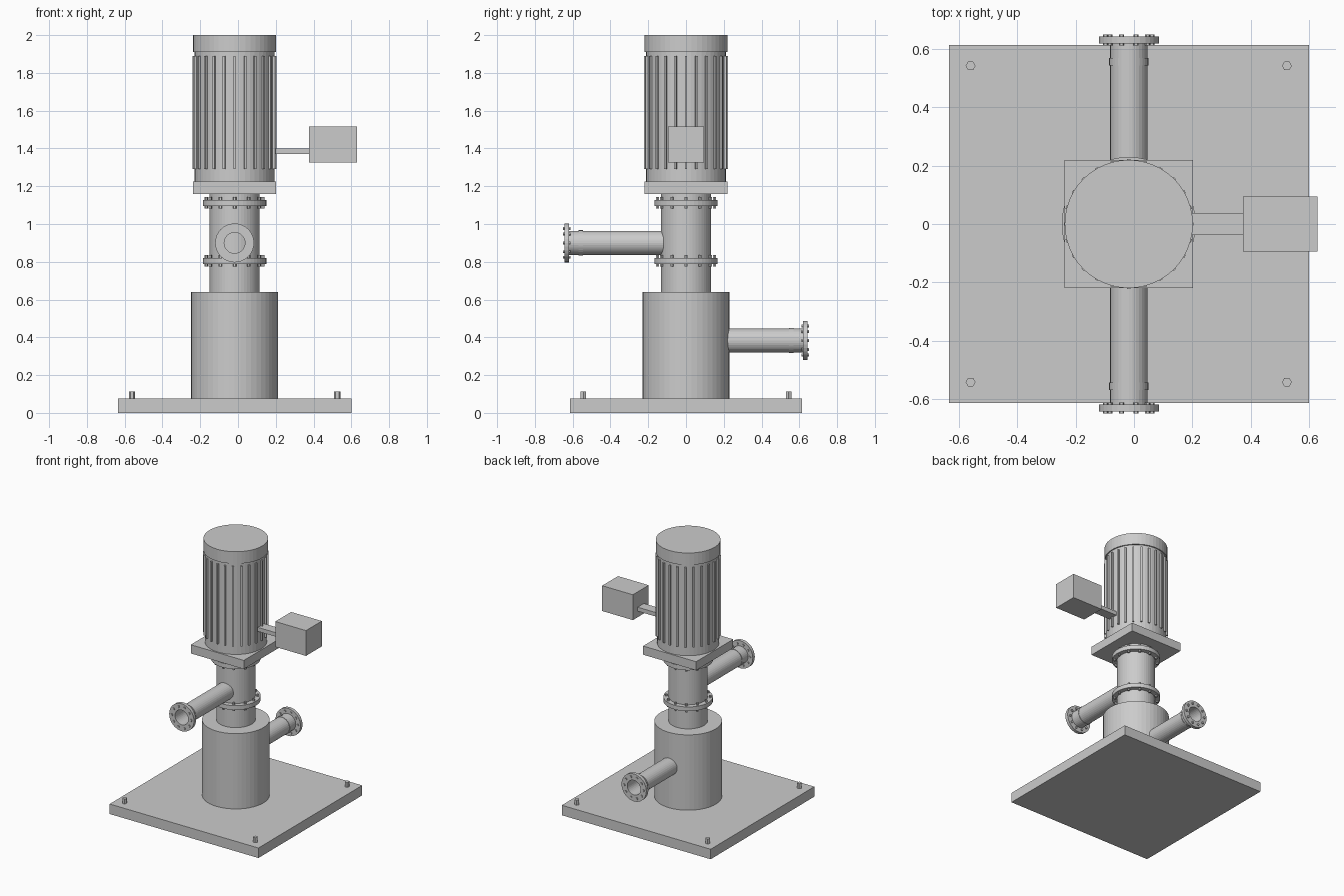
import bpy, bmesh, math
from mathutils import Matrix, Vector

if "Cube" in bpy.data.objects:
    bpy.data.objects.remove(bpy.data.objects["Cube"])

AXIS = -0.018   # x of the pump's vertical axis
TAU = math.tau

metal = bpy.data.materials.new("plain grey metal")
metal.use_nodes = True
GREY = (0.6, 0.6, 0.6, 1)
metal.diffuse_color = GREY
metal.node_tree.nodes["Principled BSDF"].inputs["Base Color"].default_value = GREY


def finish(name, bm):
    bmesh.ops.recalc_face_normals(bm, faces=bm.faces)
    mesh = bpy.data.meshes.new(name)
    bm.to_mesh(mesh)
    bm.free()
    mesh.materials.append(metal)
    obj = bpy.data.objects.new(name, mesh)
    bpy.context.collection.objects.link(obj)
    return obj


def box(name, low, high):
    low, high = Vector(low), Vector(high)
    bm = bmesh.new()
    bmesh.ops.create_cube(bm, size=1, matrix=Matrix.Translation((low + high) / 2)
                          @ Matrix.Diagonal((high - low).to_4d()))
    return finish(name, bm)


def lathe(name, profile, sides=48, closed=False):
    """Spin (radius, z) points about the pump axis."""
    bm = bmesh.new()
    rings = []
    for r, z in profile:
        rings.append([bm.verts.new((AXIS + r * math.cos(TAU * i / sides),
                                    r * math.sin(TAU * i / sides), z))
                      for i in range(sides)])
    pairs = list(zip(rings, rings[1:]))
    if closed:
        pairs.append((rings[-1], rings[0]))
    else:
        bm.faces.new(rings[0])
        bm.faces.new(rings[-1])
    for a, b in pairs:
        for i in range(sides):
            j = (i + 1) % sides
            bm.faces.new((a[i], a[j], b[j], b[i]))
    return finish(name, bm)


def bolts(name, places, r, low, high):
    """Hexagonal bolts standing at the given (x, y) places."""
    bm = bmesh.new()
    for x, y in places:
        bmesh.ops.create_cone(bm, cap_ends=True, segments=6, radius1=r, radius2=r,
                              depth=high - low,
                              matrix=Matrix.Translation((x, y, (low + high) / 2))
                              @ Matrix.Rotation(math.pi / 6, 4, "Z"))
    return finish(name, bm)


def circle(r, count):
    return [(AXIS + r * math.cos(TAU * i / count), r * math.sin(TAU * i / count))
            for i in range(count)]


# Base plate with anchor bolts
box("base_plate", (-0.635, -0.615, 0), (0.6, 0.615, 0.075))
corners = [(AXIS + sx * 0.543, sy * 0.543) for sx in (-1, 1) for sy in (-1, 1)]
bolts("anchor_bolts", corners, 0.017, 0.07, 0.112)

# Sump barrel and discharge column
lathe("sump_barrel", [(0.23, 0.07), (0.23, 0.64)])
lathe("column", [(0.133, 0.63), (0.133, 1.165)])
for label, z in (("lower", 0.805), ("upper", 1.112)):
    lathe(label + "_column_flange", [(0.168, z - 0.016), (0.168, z + 0.016)])
    bolts(label + "_flange_bolts", circle(0.15, 12), 0.009, z - 0.03, z + 0.03)

# Motor with cooling fins
box("motor_mount", (AXIS - 0.22, -0.22, 1.16), (AXIS + 0.22, 0.22, 1.225))
lathe("motor_body", [(0.211, 1.22), (0.211, 1.915)])
lathe("motor_cap", [(0.22, 1.91), (0.22, 2.0)])
bm = bmesh.new()
for i in range(24):
    bmesh.ops.create_cube(bm, size=1, matrix=Matrix.Translation((AXIS, 0, 1.59))
                          @ Matrix.Rotation(TAU * i / 24, 4, "Z")
                          @ Matrix.Translation((0.211, 0, 0))
                          @ Matrix.Diagonal((0.024, 0.012, 0.6, 1)))
finish("cooling_fins", bm)

# Electrical box on its arm
box("junction_box_arm", (0.17, -0.037, 1.37), (0.38, 0.037, 1.4))
box("junction_box", (0.375, -0.094, 1.325), (0.63, 0.094, 1.515))


# Hollow side pipes, made upright and then laid along y
def side_pipe(label, z, start, side):
    parts = [
        lathe(label + "_pipe", [(0.064, start), (0.064, 0.63),
                                (0.055, 0.63), (0.055, start)], 32, True),
        lathe(label + "_pipe_collar", [(0.067, 0.545), (0.067, 0.57),
                                       (0.06, 0.57), (0.06, 0.545)], 32, True),
        lathe(label + "_pipe_flange", [(0.103, 0.619), (0.103, 0.643),
                                       (0.055, 0.643), (0.055, 0.619)], 32, True),
        bolts(label + "_pipe_bolts", circle(0.08, 10), 0.009, 0.612, 0.65),
    ]
    lay = Matrix.Translation((0, 0, z)) @ Matrix.Rotation(-side * math.pi / 2, 4, "X")
    for part in parts:
        part.data.transform(lay)


side_pipe("outlet", 0.9, 0.12, -1)
side_pipe("inlet", 0.383, 0.215, 1)
